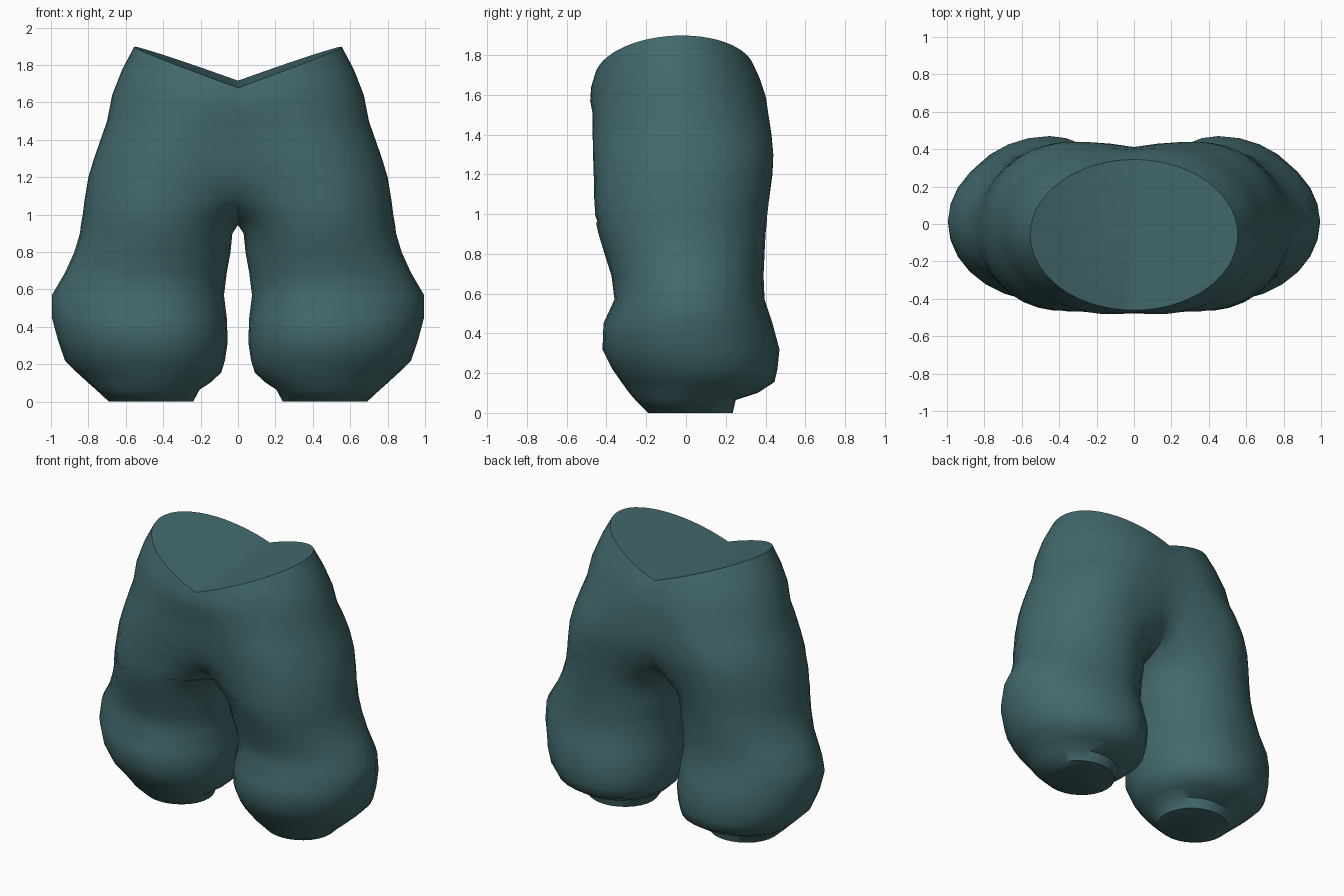
import bpy, bmesh, math

if "Cube" in bpy.data.objects:
    bpy.data.objects.remove(bpy.data.objects["Cube"])

N = 28  # segments round one leg

teal = bpy.data.materials.new("dark teal cloth")
teal.diffuse_color = (0.055, 0.14, 0.148, 1)
teal.use_nodes = True
teal.node_tree.nodes["Principled BSDF"].inputs["Base Color"].default_value = teal.diffuse_color

# Leg sections: z, inner x, outer x, front y, back y, x of the fullest point.
# Above the crotch the inner x is negative: the section is cut at x = 0.
ROWS = [
    (0.00, 0.24, 0.69, -0.19, 0.235, 0.465),
    (0.065, 0.205, 0.76, -0.255, 0.25, 0.46),
    (0.10, 0.15, 0.80, -0.285, 0.36, 0.45),
    (0.155, 0.09, 0.86, -0.325, 0.445, 0.45),
    (0.22, 0.07, 0.925, -0.37, 0.46, 0.45),
    (0.32, 0.055, 0.96, -0.42, 0.47, 0.45),
    (0.45, 0.06, 0.995, -0.415, 0.435, 0.46),
    (0.57, 0.075, 0.995, -0.36, 0.395, 0.46),
    (0.69, 0.06, 0.925, -0.375, 0.39, 0.45),
    (0.80, 0.04, 0.875, -0.41, 0.395, 0.44),
    (0.90, 0.03, 0.845, -0.44, 0.40, 0.43),
    (0.945, 0.0, 0.84, -0.45, 0.405, 0.42),
    (1.00, -0.06, 0.83, -0.46, 0.41, 0.41),
    (1.08, -0.20, 0.82, -0.463, 0.42, 0.40),
    (1.20, -0.48, 0.80, -0.465, 0.435, 0.37),
    (1.30, -0.62, 0.77, -0.468, 0.44, 0.33),
    (1.40, -0.68, 0.735, -0.47, 0.43, 0.27),
    (1.50, -0.68, 0.70, -0.47, 0.415, 0.18),
]


def section(z, xi, xo, yf, yb, cx):
    """Open arc from front to back; a closed loop when the leg is separate."""
    end = math.pi if xi >= 0 else math.acos(-cx / (cx - xi))
    cy, ry = (yf + yb) / 2, (yb - yf) / 2
    pts = []
    for i in range(N + 1):
        a = end * (2 * i / N - 1)
        c = math.cos(a)
        x = cx + c * ((xo - cx) if c > 0 else (cx - xi))
        pts.append((max(x, 0.0), cy + ry * math.sin(a), z))
    return pts


def waist_rim():
    """Elliptical waist opening lying on a sloping plane (V seen from front)."""
    pts = []
    for i in range(N + 1):
        a = math.pi / 2 * (2 * i / N - 1)
        x, y = 0.555 * math.cos(a), -0.058 + 0.403 * math.sin(a)
        pts.append((max(x, 0.0), y, 1.70 + 0.36 * x + 0.047 * y))
    return pts


rings = [section(*r) for r in ROWS]
low, rim = rings[-1], waist_rim()
# bulging rings between the hips and the rim
for t in (0.35, 0.7):
    bulge = 0.16 * t * (1 - t)
    ring = []
    for p, q in zip(low, rim):
        x, y, z = (u + (v - u) * t for u, v in zip(p, q))
        ring.append((x * (1 + bulge), y * (1 + bulge), z))
    rings.append(ring)
rings.append(rim)

# half of the trousers: loft, ankle cap, waist cap
bm = bmesh.new()
vs = [[bm.verts.new(p) for p in ring] for ring in rings]
for a, b in zip(vs, vs[1:]):
    for i in range(N):
        bm.faces.new((a[i], a[i + 1], b[i + 1], b[i]))
bm.faces.new(vs[0][:N][::-1])
bm.faces.new(vs[-1])
bmesh.ops.remove_doubles(bm, verts=bm.verts, dist=0.0005)

# mirror to the other leg and weld along the centre seam
bmesh.ops.mirror(bm, geom=bm.verts[:] + bm.edges[:] + bm.faces[:],
                 axis='X', merge_dist=0.001)
bmesh.ops.remove_doubles(bm, verts=bm.verts, dist=0.0005)
bmesh.ops.recalc_face_normals(bm, faces=bm.faces)

mesh = bpy.data.meshes.new("baggy_trousers")
bm.to_mesh(mesh)
bm.free()
mesh.materials.append(teal)
trousers = bpy.data.objects.new("baggy_trousers", mesh)
bpy.context.collection.objects.link(trousers)

bpy.context.view_layer.objects.active = trousers
trousers.select_set(True)
bpy.ops.object.shade_smooth_by_angle(angle=math.radians(50))
